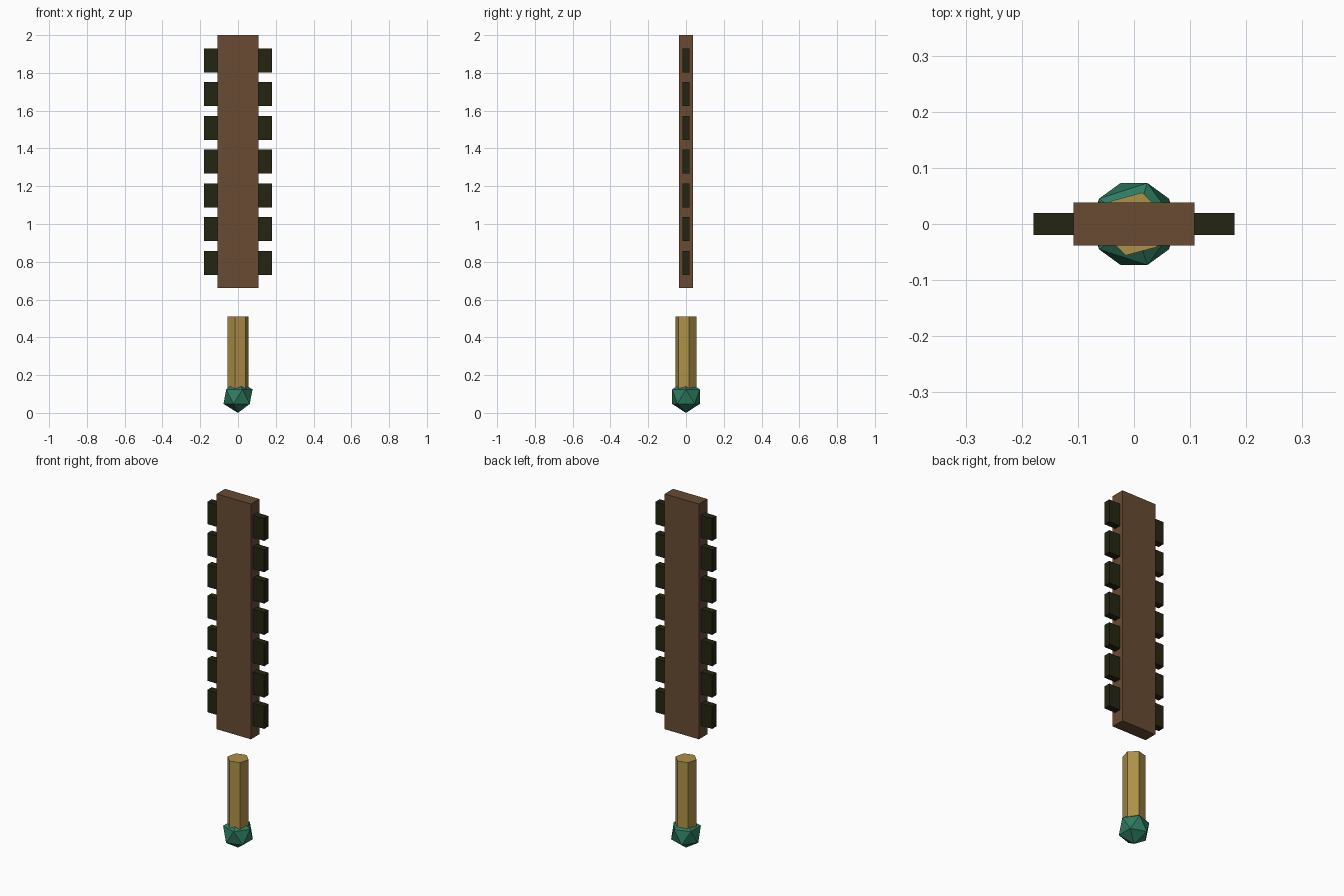
import bpy
import math

default = bpy.data.objects.get("Cube")
if default:
    bpy.data.objects.remove(default, do_unlink=True)


def make_material(name, rgb):
    mat = bpy.data.materials.new(name)
    mat.use_nodes = True
    color = (*rgb, 1.0)
    mat.diffuse_color = color
    bsdf = mat.node_tree.nodes["Principled BSDF"]
    bsdf.inputs["Base Color"].default_value = color
    bsdf.inputs["Roughness"].default_value = 0.8
    return mat


wood = make_material("brown wood", (0.14, 0.07, 0.032))
stone = make_material("dark stone", (0.018, 0.018, 0.006))
gold = make_material("gold", (0.42, 0.28, 0.065))
jade = make_material("green jade", (0.027, 0.2, 0.12))


def finish(name, mat):
    obj = bpy.context.object
    obj.name = obj.data.name = name
    obj.data.materials.append(mat)
    bpy.ops.object.transform_apply(location=False, rotation=True, scale=True)
    return obj


def box(name, center, size, mat):
    bpy.ops.mesh.primitive_cube_add(size=1, location=center)
    bpy.context.object.scale = size
    return finish(name, mat)


# Flat wooden blade
box("blade", (0, 0, 1.33), (0.216, 0.076, 1.34), wood)

# Stone teeth set into both edges
for side, label in ((1, "left"), (-1, "right")):
    for i in range(7):
        z = 1.33 + (i - 3) * 0.1785
        box(f"{label}_tooth_{i + 1}", (side * 0.134, 0, z), (0.09, 0.039, 0.127), stone)

# Six-sided grip, standing free below the blade
bottom, top = 0.086, 0.51
bpy.ops.mesh.primitive_cylinder_add(
    vertices=6, radius=0.058, depth=top - bottom,
    location=(0, 0, (bottom + top) / 2), rotation=(0, 0, math.radians(-15)))
finish("grip", gold)

# Faceted pommel gem
bpy.ops.mesh.primitive_ico_sphere_add(subdivisions=1, radius=0.086, location=(0, 0, 0.086))
finish("pommel", jade)
